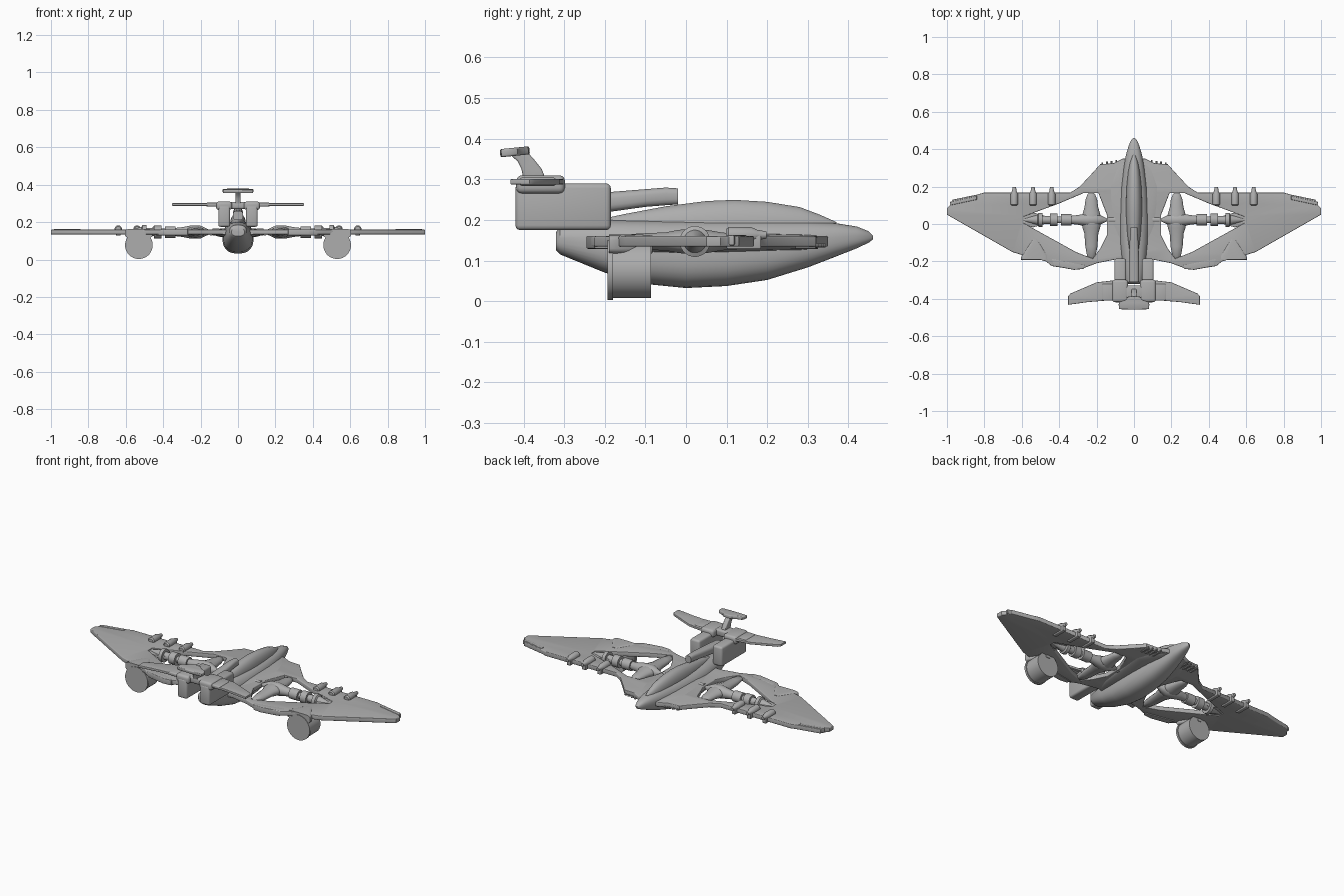
import bpy, bmesh, math
from mathutils import Matrix, Vector

if "Cube" in bpy.data.objects:
    bpy.data.objects.remove(bpy.data.objects["Cube"])

grey = bpy.data.materials.new("dark_grey")
grey.diffuse_color = (.42, .42, .42, 1)
grey.use_nodes = True
grey.node_tree.nodes["Principled BSDF"].inputs["Base Color"].default_value = grey.diffuse_color


def finish(name, bm, angle=35):
    bmesh.ops.recalc_face_normals(bm, faces=bm.faces)
    me = bpy.data.meshes.new(name)
    bm.to_mesh(me)
    bm.free()
    me.materials.clear()
    me.materials.append(grey)
    ob = bpy.data.objects.new(name, me)
    bpy.context.collection.objects.link(ob)
    bpy.ops.object.select_all(action='DESELECT')
    ob.select_set(True)
    bpy.context.view_layer.objects.active = ob
    bpy.ops.object.shade_smooth_by_angle(angle=math.radians(angle))
    return ob


def loft(name, stations, n=24, power=2.0, axis='y', s=1):
    """Superellipse rings: (position, side centre, z centre, half width, half height)."""
    bm = bmesh.new()
    rings = []
    for p, c, z, rw, rh in stations:
        ring = []
        for i in range(n):
            a = 2 * math.pi * (i + .5) / n
            u = math.copysign(abs(math.cos(a)) ** (2 / power), math.cos(a)) * rw + c
            v = math.copysign(abs(math.sin(a)) ** (2 / power), math.sin(a)) * rh + z
            ring.append(bm.verts.new((u * s, p, v) if axis == 'y' else (p * s, u, v)))
        rings.append(ring)
    for a, b in zip(rings, rings[1:]):
        for i in range(n):
            j = (i + 1) % n
            bm.faces.new((a[i], a[j], b[j], b[i]))
    bm.faces.new(rings[0])
    bm.faces.new(rings[-1])
    return finish(name, bm)


def lathe(name, profile, x=0, y=0, z=0, axis='y', s=1, n=24):
    c = x if axis == 'y' else y
    return loft(name, [(p, c, z, r, r) for p, r in profile], n, 2, axis, s)


def plate(name, loops, z, half, bevel=.004, upright=False):
    """Outline with optional holes, extruded with a rounded edge."""
    cu = bpy.data.curves.new(name, 'CURVE')
    cu.dimensions, cu.fill_mode = '2D', 'BOTH'
    cu.extrude, cu.bevel_depth, cu.bevel_resolution = half - bevel, bevel, 2
    cu.offset = -bevel
    for pts in loops:
        sp = cu.splines.new('POLY')
        sp.points.add(len(pts) - 1)
        for p, q in zip(sp.points, pts):
            p.co = (q[0], q[1], 0, 1)
        sp.use_cyclic_u = True
    tmp = bpy.data.objects.new(name + "_curve", cu)
    bpy.context.collection.objects.link(tmp)
    bpy.context.view_layer.update()
    bm = bmesh.new()
    bm.from_mesh(tmp.to_mesh())
    bpy.data.objects.remove(tmp)
    bmesh.ops.remove_doubles(bm, verts=bm.verts, dist=1e-5)
    if upright:
        for v in bm.verts:
            v.co = Vector((v.co.z, v.co.x, v.co.y))
    else:
        bmesh.ops.translate(bm, verts=bm.verts, vec=(0, 0, z))
    return finish(name, bm)


def box(name, x, y, z, bevel=.012):
    """Rounded box from (min, max) ranges."""
    bm = bmesh.new()
    bmesh.ops.create_cube(bm, size=1)
    for v in bm.verts:
        v.co = [(r[0] + r[1]) / 2 + c * (r[1] - r[0]) for r, c in zip((x, y, z), v.co)]
    bmesh.ops.bevel(bm, geom=bm.edges[:], offset=bevel, segments=3, profile=.5, affect='EDGES')
    return finish(name, bm)


def flip(pts):
    return [(-x, y) for x, y in reversed(pts)]


# fuselage: y, half width, bottom, top
body = [(-.32, .035, .125, .17), (-.31, .045, .115, .185), (-.2, .065, .07, .2), (-.1, .078, .042, .2),
        (0, .083, .032, .2), (.1, .08, .037, .2), (.2, .072, .052, .2), (.3, .057, .083, .197),
        (.37, .043, .11, .192), (.42, .028, .13, .184), (.45, .015, .144, .172), (.46, .005, .152, .162)]
loft("fuselage", [(y, 0, (a + b) / 2, w, (b - a) / 2) for y, w, a, b in body], 32, 2.5)
canopy = [(-.22, .008, .2), (-.15, .026, .215), (-.05, .037, .234), (.05, .043, .247), (.12, .043, .25),
          (.2, .04, .245), (.28, .032, .232), (.33, .022, .213), (.37, .008, .195)]
loft("canopy", [(y, 0, .18, w, t - .18) for y, w, t in canopy], 24, 2.2)
# dorsal intake pipe
loft("dorsal_pipe", [(-.31, 0, .235, .028, .025), (-.2, 0, .243, .028, .025), (-.1, 0, .254, .024, .022),
                     (-.05, 0, .258, .02, .022), (-.02, 0, .258, .018, .02)], 16, 3)

# wing with two rotor openings
half = [(.06, .35), (.11, .325), (.18, .32), (.22, .275), (.29, .2), (.34, .168), (.8, .168), (.84, .157),
        (.97, .13), (.985, .1), (1, .085), (1, .05), (.65, -.15), (.6, -.165), (.47, -.2), (.44, -.225), (.32, -.243),
        (.28, -.24), (.2, -.21), (.1, -.19)]
hole = [(.165, .1), (.19, .165), (.27, .165), (.4, .11), (.59, .04), (.59, .005), (.5, -.045),
        (.31, -.15), (.22, -.185), (.18, -.13), (.145, -.06), (.145, .05)]
plate("wing", [half + flip(half), hole, flip(hole)], .147, .013)
# smooth wing root blending into the fuselage
loft("wing_root", [(-.19, 0, .14, .09, .01), (-.1, 0, .14, .12, .022), (0, 0, .142, .135, .028),
                   (.1, 0, .144, .145, .026), (.2, 0, .145, .16, .022), (.29, 0, .145, .13, .02),
                   (.34, 0, .147, .06, .016)], 32, 2.2)

for s, side in ((1, "right"), (-1, "left")):
    m = lambda pts: pts if s > 0 else flip(pts)
    # wing slats and flaps
    plate(side + "_tip_slat", [m([(.84, .13), (.98, .1), (.985, .118), (.84, .15)])], .15, .013)
    plate(side + "_flap", [m([(.26, -.22), (.44, -.185), (.43, -.225), (.32, -.245), (.27, -.24)])], .145, .016)
    # rotor, engine and shaft
    cy = .022
    lathe(side + "_engine", [(.1, .018), (.135, .018), (.14, .006), (.17, .02), (.2, .034), (.25, .036), (.3, .026),
                             (.335, .022), (.335, .031), (.39, .031), (.39, .018), (.41, .018), (.41, .034),
                             (.45, .034), (.45, .022), (.49, .022), (.49, .038), (.51, .038), (.515, .028),
                             (.59, .008)], y=cy, z=.147, axis='x', s=s)
    blade = [(-.185, .008), (-.175, .022), (-.12, .033), (-.05, .038), (-.02, .048), (cy, .055),
             (.06, .046), (.09, .037), (.13, .032), (.16, .02), (.17, .008)]
    loft(side + "_rotor", [(y, .228, .147, w, max(.006, w * .6)) for y, w in blade], 16, 2, 'y', s)
    for k in (-1, 1):
        plate(side + "_engine_strut", [m([(.47, cy + k * .02), (.54, cy + k * .04), (.6, cy + k * .02),
                                          (.6, cy)][::k])], .147, .008, .002)
    # leading edge pods
    for x in (.44, .54, .64):
        lathe(side + "_pod", [(.098, .014), (.105, .02), (.16, .02), (.175, .013), (.198, .009)],
              x, z=.163, s=s, n=16)
        box(side + "_pod_mount", (s * x - .012, s * x + .012), (.1, .185), (.128, .165), .004)
    # strake guns
    for i in range(4):
        x = .095 + i * .025
        lathe(side + "_gun", [(.27, .009), (.325 - i * .002, .009), (.325 - i * .002, .005),
                              (.343 - i * .005, .005)], x, z=.137, s=s, n=10)
    # underwing drums with conical fairing
    lathe(side + "_drum", [(-.193, .074), (-.18, .074), (-.18, .07), (-.086, .07)], .53, z=.077, s=s, n=40)
    loft(side + "_drum_fairing", [(-.19, .53, .14, .074, .024), (-.17, .53, .14, .072, .024),
                                  (-.11, .53, .14, .032, .024), (-.083, .53, .14, .012, .022)], 24, 5, 'y', s)
    # tail nacelles and joints
    xs = lambda a, b: tuple(sorted((a * s, b * s)))
    box(side + "_nacelle", xs(.042, .105), (-.42, -.185), (.175, .29))
    box(side + "_tail_joint", xs(.032, .117), (-.418, -.298), (.265, .31), .014)
    # tailplane
    plate(side + "_tailplane", [m([(.1, -.405), (.1, -.3), (.2, -.312), (.34, -.372), (.352, -.385),
                                   (.352, -.432), (.25, -.418)])], .294, .007, .003)
    box(side + "_tailplane_hinge", xs(.11, .17), (-.41, -.32), (.284, .304), .006)

# tail bridge, fin and T-shaped top
box("tail_bridge", (-.05, .05), (-.4, -.33), (.27, .308), .01)
plate("fin", [[(-.345, .3), (-.355, .325), (-.375, .35), (-.395, .372), (-.41, .378), (-.445, .373), (-.435, .362),
               (-.415, .345), (-.405, .325), (-.4, .3)]], 0, .014, .005, True)
top = [(0, -.385), (.03, -.388), (.045, -.405), (.075, -.415), (.082, -.43), (.08, -.455), (0, -.458)]
t_top = plate("fin_top", [top + flip(top)[1:-1]], 0, .01, .005)
t_top.matrix_world = Matrix.Translation((0, -.42, .368)) @ Matrix.Rotation(.1, 4, 'X') @ Matrix.Translation((0, .42, 0))
